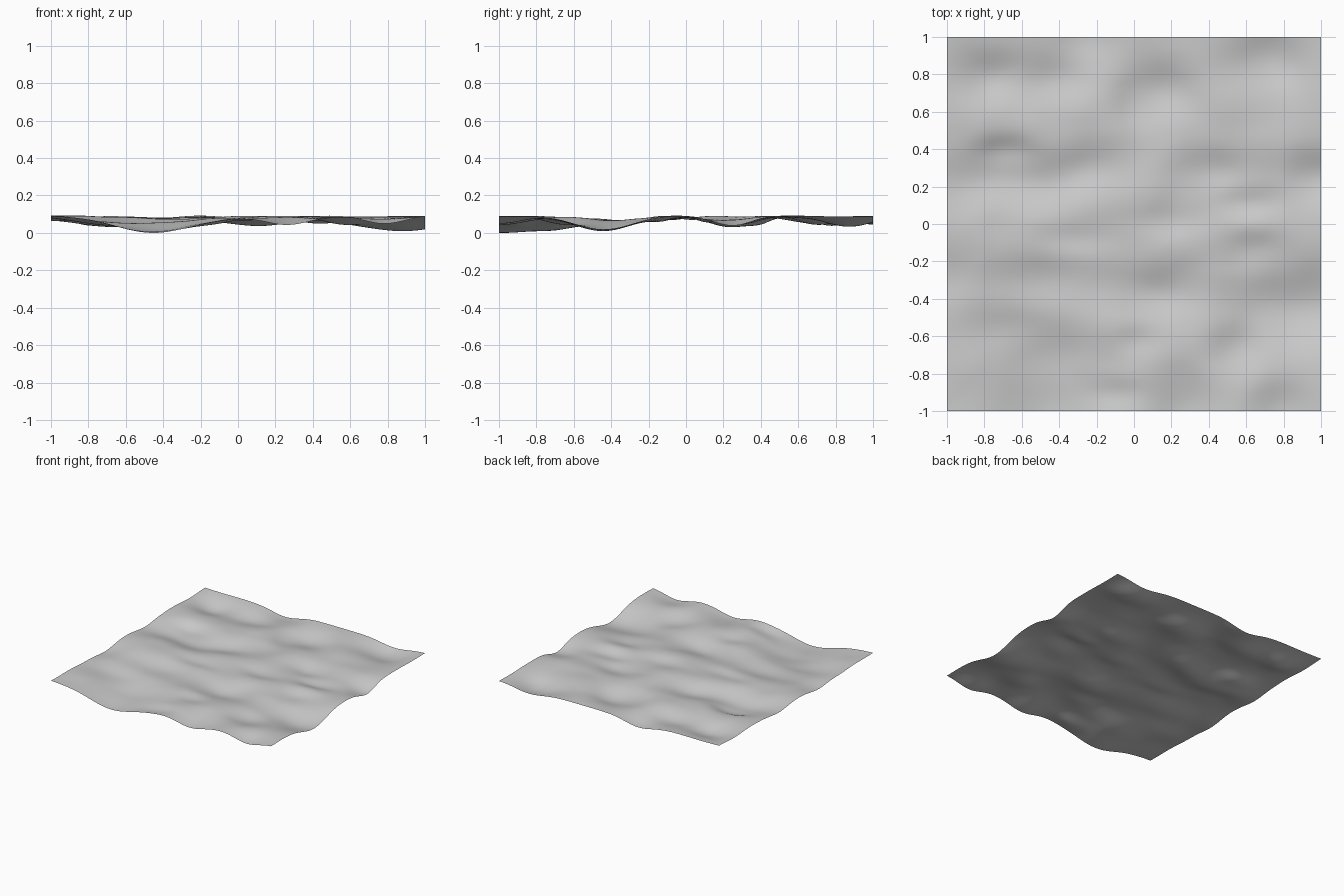
import bpy
import bmesh
from math import exp
from mathutils import Vector, noise

TOP_HEIGHT = 0.097
CELLS = 90

# Hollows pressed into the sheet: centre x, centre y, spread x, spread y, depth fraction
HOLLOWS = [
    (-.45, -.98, .2, .28, .97),     # deep front basin
    (-.46, -.72, .16, .1, .55),
    (-.68, -.56, .2, .1, .42),      # step above the basin
    (-.12, -.91, .12, .06, .3),
    (.26, -1, .12, .14, .52),       # front edge dips
    (.78, -1, .11, .12, .45),
    (.88, -.44, .24, .15, .87),     # right-hand basin
    (.55, -.66, .1, .1, .4),
    (.1, -.36, .18, .1, .56),       # middle hollows
    (.02, -.62, .08, .06, .2),
    (-.48, -.3, .2, .09, .36),
    (-.3, -.08, .15, .06, .2),
    (.2, .02, .15, .06, .18),
    (.62, -.14, .13, .07, .28),
    (-.64, .23, .27, .1, .62),      # trough below the curved ridge
    (-.68, .37, .12, .06, .35),
    (-.28, .29, .12, .08, .3),
    (.43, .29, .13, .08, .42),
    (.62, .12, .13, .06, .3),
    (1, .25, .16, .1, .56),
    (.02, .6, .08, .09, .25),       # back hollows
    (.15, .73, .12, .1, .48),
    (-.76, .79, .13, .09, .55),
    (-.42, .78, .12, .1, .45),
    (-.27, 1, .12, .1, .48),
    (.73, .88, .13, .12, .6),
    (-1, -.3, .13, .11, .3),        # left edge dip
]


def sheet_height(x, y):
    """Rolling top, lowered smoothly by every hollow."""
    # bend the coordinates a little so the hollows have natural outlines
    edge_fade = min(1, 4 * (1 - max(abs(x), abs(y))))
    bend = noise.noise_vector(Vector((x, y, 0)) * 3) * 0.03 * edge_fade
    u, v = x + bend.x, y + bend.y
    # shallow ripples only ever lower the surface
    ripple = noise.noise(Vector((x * 4, y * 4, 2)))
    height = TOP_HEIGHT * (1 - 0.15 * max(0, 0.45 + ripple) * (0.3 + 0.7 * edge_fade))
    for cx, cy, sx, sy, depth in HOLLOWS:
        falloff = exp(-((u - cx) / sx) ** 2 / 2 - ((v - cy) / sy) ** 2 / 2)
        height *= 1 - depth * falloff
    return height


def flat_material(name, colour):
    material = bpy.data.materials.new(name)
    material.use_nodes = True
    material.diffuse_color = colour
    shader = next(n for n in material.node_tree.nodes if n.type == 'BSDF_PRINCIPLED')
    shader.inputs["Base Color"].default_value = colour
    return material


default_cube = bpy.data.objects.get("Cube")
if default_cube:
    bpy.data.objects.remove(default_cube, do_unlink=True)

# Rolling ground sheet
bm = bmesh.new()
bmesh.ops.create_grid(bm, x_segments=CELLS, y_segments=CELLS, size=1)
for vert in bm.verts:
    vert.co.z = sheet_height(vert.co.x, vert.co.y)

# Rest the lowest point on the floor
lowest = min(vert.co.z for vert in bm.verts)
for vert in bm.verts:
    vert.co.z -= lowest
for face in bm.faces:
    face.smooth = True

mesh = bpy.data.meshes.new("rolling_ground")
bm.to_mesh(mesh)
bm.free()
mesh.materials.append(flat_material("mid_grey", (0.6, 0.6, 0.6, 1)))
ground = bpy.data.objects.new("rolling_ground", mesh)
bpy.context.collection.objects.link(ground)
